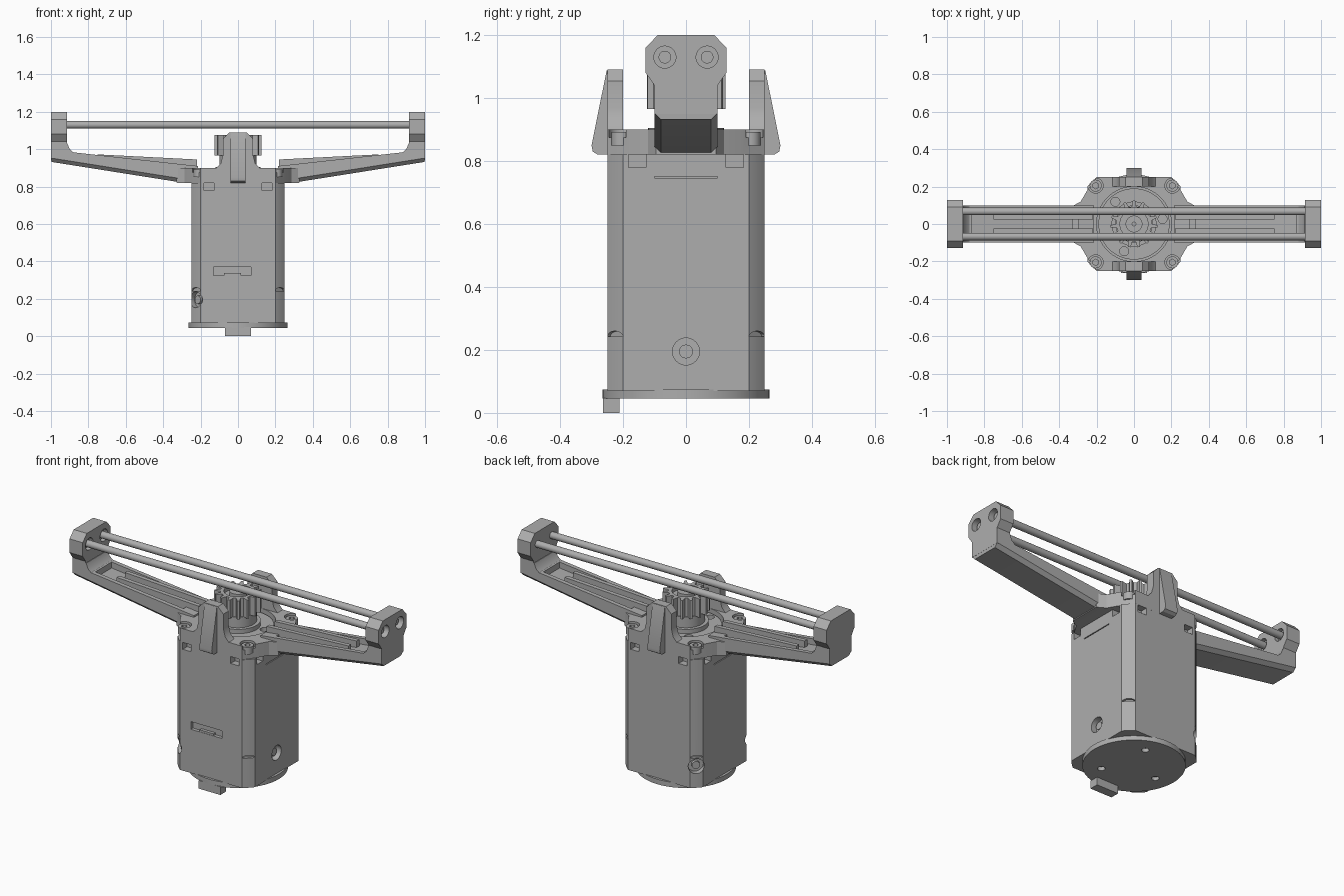
import bpy, bmesh
from math import sin, cos, pi, radians, sqrt
from mathutils import Matrix, Vector

cube = bpy.data.objects.get("Cube")
if cube:
    bpy.data.objects.remove(cube)

grey = bpy.data.materials.new("plain grey")
grey.use_nodes = True
grey.diffuse_color = (0.42, 0.42, 0.42, 1)
grey.node_tree.nodes["Principled BSDF"].inputs["Base Color"].default_value = (0.42, 0.42, 0.42, 1)


def finish(name, bm):
    bmesh.ops.recalc_face_normals(bm, faces=bm.faces)
    mesh = bpy.data.meshes.new(name)
    bm.to_mesh(mesh)
    bm.free()
    mesh.materials.append(grey)
    obj = bpy.data.objects.new(name, mesh)
    bpy.context.collection.objects.link(obj)
    return obj


def prism_bm(points, lo, hi, axis):
    """Extrude a 2D outline along one axis."""
    place = {"X": lambda a, b, h: (h, a, b),
             "Y": lambda a, b, h: (a, h, b),
             "Z": lambda a, b, h: (a, b, h)}[axis]
    bm = bmesh.new()
    low = [bm.verts.new(place(a, b, lo)) for a, b in points]
    high = [bm.verts.new(place(a, b, hi)) for a, b in points]
    bm.faces.new(low)
    bm.faces.new(high)
    n = len(points)
    for i in range(n):
        j = (i + 1) % n
        bm.faces.new((low[i], low[j], high[j], high[i]))
    return bm


def prism(name, points, lo, hi, axis):
    return finish(name, prism_bm(points, lo, hi, axis))


def box(name, center, size):
    x, y, z = center
    w, d, h = (s / 2 for s in size)
    outline = [(x - w, y - d), (x + w, y - d), (x + w, y + d), (x - w, y + d)]
    return prism(name, outline, z - h, z + h, "Z")


def cylinder(name, start, end, radius, sides=32):
    start, end = Vector(start), Vector(end)
    bm = bmesh.new()
    turn = (end - start).to_track_quat("Z", "Y").to_matrix().to_4x4()
    bmesh.ops.create_cone(bm, cap_ends=True, segments=sides, radius1=radius, radius2=radius,
                          depth=(end - start).length,
                          matrix=Matrix.Translation((start + end) / 2) @ turn)
    return finish(name, bm)


def carve(obj, cutters):
    """Subtract cutters, bake the result and remove the cutters."""
    for cutter in cutters:
        mod = obj.modifiers.new("cut", "BOOLEAN")
        mod.object = cutter
        mod.operation = "DIFFERENCE"
        mod.solver = "EXACT"
    graph = bpy.context.evaluated_depsgraph_get()
    baked = bpy.data.meshes.new_from_object(obj.evaluated_get(graph))
    obj.modifiers.clear()
    obj.data = baked
    for cutter in cutters:
        bpy.data.objects.remove(cutter)


def mirrored(half):
    """Close an outline that is symmetric about its first coordinate."""
    return half + [(-a, b) for a, b in reversed(half)]


def polar(radius, degrees, z):
    return (radius * cos(radians(degrees)), radius * sin(radians(degrees)), z)


SIGNS = (1, -1)
CORNERS = [(sx, sy) for sx in SIGNS for sy in SIGNS]

# Motor housing: a square with rounded corners
outline = []
for quarter in range(4):
    for i in range(9):
        angle = radians(quarter * 90 + 38.66 + i * 12.68 / 8)
        outline.append((0.32 * cos(angle), 0.32 * sin(angle)))
housing = prism("motor_housing", outline, 0.07, 0.82, "Z")
cuts = [box("slot", (-0.03, -0.25, 0.348), (0.2, 0.04, 0.045))]
for s in SIGNS:
    cuts.append(box("slit", (s * 0.25, 0, 0.748), (0.02, 0.2, 0.005)))
    for t in SIGNS:
        cuts.append(box("pocket", (s * 0.155, t * 0.25, 0.8), (0.055, 0.08, 0.041)))
        cuts.append(box("pocket", (s * 0.25, t * 0.155, 0.8), (0.08, 0.055, 0.041)))
for degrees, reach in ((0, 0.25), (135, 0.32), (225, 0.32)):
    cuts.append(cylinder("screw_hole", polar(reach - 0.035, degrees, 0.195),
                         polar(reach + 0.05, degrees, 0.195), 0.043))
    cylinder("side_screw", polar(reach - 0.04, degrees, 0.195),
             polar(reach - 0.015, degrees, 0.195), 0.022, 20)
for degrees in (45, 135, 225, 315):
    dent = prism("corner_dent", [(0.035 * cos(i * pi / 8), 0.243 + 0.017 * sin(i * pi / 8))
                                 for i in range(9)], 0.305, 0.35, "X")
    dent.data.transform(Matrix.Rotation(radians(degrees), 4, "Z"))
    cuts.append(dent)
carve(housing, cuts)
box("slot_clip", (-0.03, -0.238, 0.331), (0.09, 0.02, 0.012))

# Base disc with three holes and a front tab
disc = cylinder("base_disc", (0, 0, 0.045), (0, 0, 0.074), 0.265, 64)
carve(disc, [cylinder("hole", polar(0.17, a, 0.03), polar(0.17, a, 0.065), 0.02, 20)
             for a in (-50, 70, 190)])
box("base_tab", (0, -0.237, 0.024), (0.14, 0.052, 0.048))

# Mounting flange with a round opening and corner screws
edge = [(0.2, 0.25), (0.25, 0.18), (0.285, 0.12), (0.33, 0.095)]
edge = edge + [(x, -y) for x, y in reversed(edge)]
flange = prism("mounting_flange", edge + [(-x, -y) for x, y in edge], 0.82, 0.9, "Z")
cuts = [cylinder("opening", (0, 0, 0.8), (0, 0, 1), 0.2, 64)]
for sx, sy in CORNERS:
    x, y = sx * 0.205, sy * 0.205
    cuts.append(cylinder("counterbore", (x, y, 0.875), (x, y, 1), 0.04))
    screw = cylinder("flange_screw", (x, y, 0.85), (x, y, 0.892), 0.032, 24)
    carve(screw, [cylinder("socket", (x, y, 0.87), (x, y, 0.95), 0.017, 6)])
# Clear the flange under the sloping arms
for s in SIGNS:
    cuts.append(prism("slope_cut", [(s * 0.28, 0.81), (s * 0.4, 0.81), (s * 0.4, 0.837)],
                      -0.3, 0.3, "Y"))
carve(flange, cuts)

# Face plate, raised ring and collar under the gear
plate = cylinder("face_plate", (0, 0, 0.81), (0, 0, 0.88), 0.19, 64)
carve(plate, [cylinder("hole", polar(0.155, a, 0.85), polar(0.155, a, 0.95), 0.024, 20)
              for a in (10, 130, 250)])
cylinder("raised_ring", (0, 0, 0.87), (0, 0, 0.905), 0.12, 48)
cylinder("gear_collar", (0, 0, 0.9), (0, 0, 0.968), 0.1, 48)

# Pinion gear
TEETH = 15
teeth = []
for i in range(TEETH):
    for step, radius in ((-0.3, 0.094), (-0.12, 0.126), (0.12, 0.126), (0.3, 0.094)):
        angle = (i + step) * 2 * pi / TEETH
        teeth.append((radius * sin(angle), radius * cos(angle)))
gear = prism("pinion_gear", teeth, 0.966, 1.075, "Z")
carve(gear, [cylinder("recess", (0, 0, 1.05), (0, 0, 1.2), 0.075, 40)])
hub = cylinder("gear_hub", (0, 0, 1), (0, 0, 1.075), 0.045, 32)
carve(hub, [cylinder("bore", (0, 0, 1.04), (0, 0, 1.2), 0.01, 16)])

# Front and back guard posts, each with an outer rib
post = mirrored([(0.12, 0.85), (0.115, 0.9), (0.092, 0.925), (0.08, 0.97), (0.08, 1.055), (0.045, 1.09)])
rib = [(0.24, 1.088), (0.252, 1.088), (0.3, 0.85), (0.296, 0.83), (0.28, 0.82), (0.24, 0.82)]
for s, side in ((-1, "front"), (1, "back")):
    prism(side + "_post", post, s * 0.2, s * 0.25, "Y")
    prism(side + "_post_rib", [(s * y, z) for y, z in rib], -0.04, 0.04, "X")

# Arms: sloping beams with a channel, two inner ribs and an end block
beam = [(0.215, 0.83), (0.29, 0.82), (0.998, 0.932), (1.0, 0.962), (0.93, 1.03),
        (0.912, 1.03), (0.9, 1.0), (0.88, 0.983), (0.215, 0.91)]
channel = [(0.3, 0.885), (0.87, 0.947), (0.87, 1.0), (0.3, 1.0)]
inner_rib = [(0.22, 0.87), (0.22, 0.945), (0.75, 0.972), (0.75, 0.92)]
block = mirrored([(0.1, 0.95), (0.1, 1.04), (0.128, 1.08), (0.128, 1.16), (0.09, 1.2)])
for s, side in ((1, "left"), (-1, "right")):
    bm = prism_bm([(s * x, z) for x, z in beam], -0.1, 0.1, "Y")
    bmesh.ops.recalc_face_normals(bm, faces=bm.faces)
    lower = [e for e in bm.edges if abs(e.verts[0].co.x - e.verts[1].co.x) > 0.5
             and min(v.co.z for v in e.verts) < 0.825]
    bmesh.ops.bevel(bm, geom=lower, offset=0.02, segments=1, affect="EDGES")
    arm = finish(side + "_arm", bm)
    carve(arm, [prism("channel", [(s * x, z) for x, z in channel], -0.075, 0.075, "Y")])
    for t, part in ((1, "back"), (-1, "front")):
        prism(f"{side}_arm_{part}_rib", [(s * x, z) for x, z in inner_rib],
              t * 0.025, t * 0.05, "Y")
    end = prism(side + "_end_block", block, s * 0.915, s, "X")
    # The bores open outward on one end and inward on the other
    carve(end, [cylinder("bore", (0.965 if s > 0 else -0.94, y, 1.13),
                         (1.1 if s > 0 else -0.8, y, 1.13), 0.035)
                for y in (0.067, -0.067)])

# Pair of guide rods
for t, part in ((1, "back"), (-1, "front")):
    cylinder(part + "_guide_rod", (-0.96, t * 0.067, 1.13), (0.978, t * 0.067, 1.13), 0.02)

# Smooth the curved parts while keeping the edges sharp
for obj in bpy.context.collection.objects:
    if obj.type == "MESH" and grey.name in obj.data.materials:
        obj.select_set(True)
        bpy.context.view_layer.objects.active = obj
bpy.ops.object.shade_smooth_by_angle(angle=radians(28))
